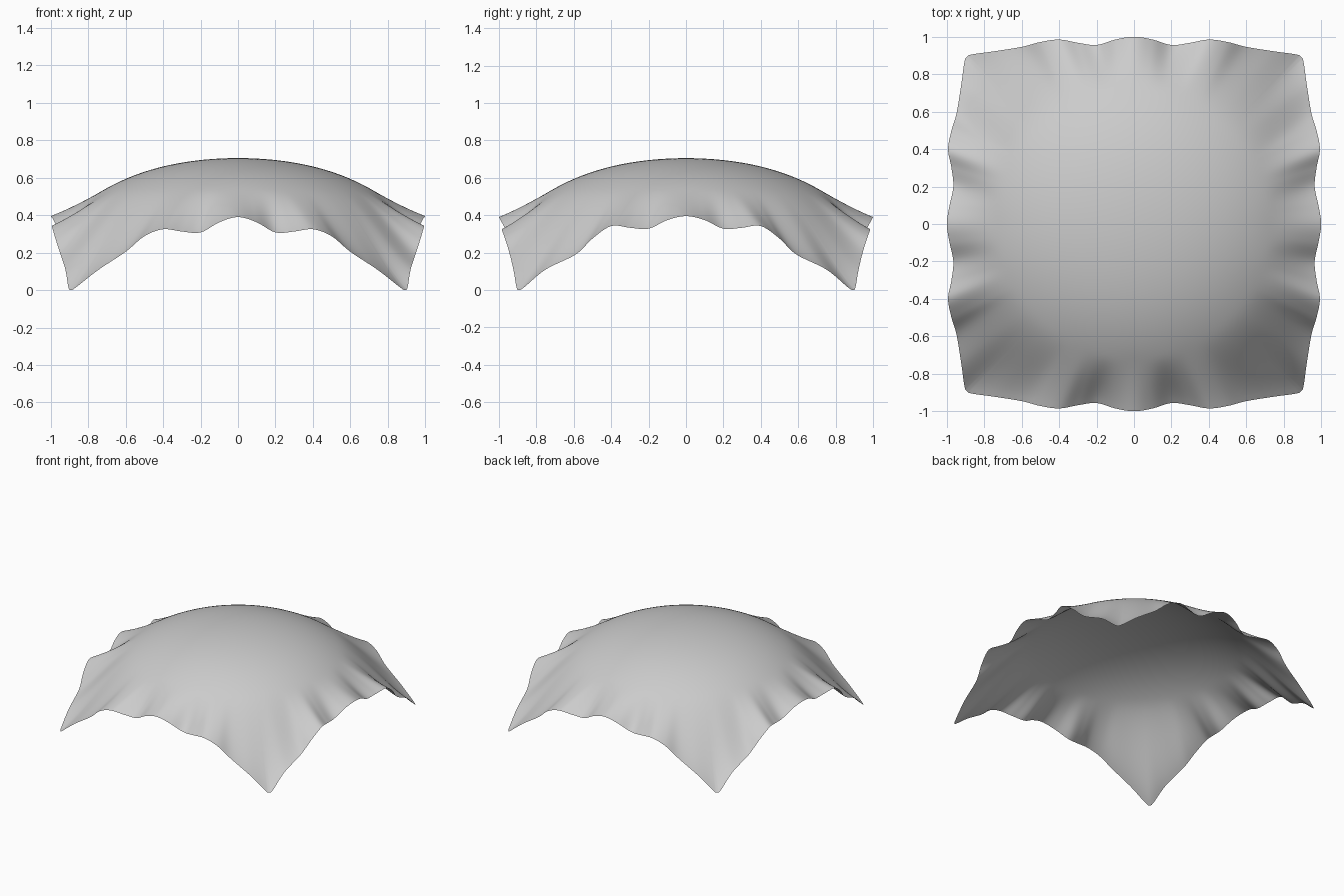
import bpy, bmesh, math
from mathutils import Vector

if "Cube" in bpy.data.objects:
    bpy.data.objects.remove(bpy.data.objects["Cube"])

# Half hem profiles: (distance along edge, distance outward, height)
FRONT = [(0, 1, .39), (.1, .985, .362), (.2, .956, .308), (.3, .968, .313), (.4, .985, .325),
         (.5, .972, .288), (.6, .946, .205), (.75, .922, .105), (.865, .906, .015)]
SIDE = [(0, 1, .395), (.1, .985, .374), (.2, .965, .328), (.3, .975, .333), (.4, .993, .342),
        (.5, .975, .275), (.59, .948, .19), (.75, .922, .11), (.865, .906, .015)]
CORNER = (.893, .893, 0)
R0 = .72          # radius where the smooth dome turns into folds
SUB, RINGS = 6, 44


def hem_outline():
    """Closed hem control loop, counter-clockwise, four mirrored edges."""
    pts = []
    for k, half in enumerate((FRONT, SIDE, FRONT, SIDE)):
        edge = [(-s, o, z) for s, o, z in reversed(half[1:])] + half + [CORNER]
        a = k * math.pi / 2
        for s, o, z in edge:
            x, y = s, -o
            pts.append(Vector((x * math.cos(a) - y * math.sin(a),
                               x * math.sin(a) + y * math.cos(a), z)))
    return pts


def smooth_loop(p):
    """Catmull-Rom through the control loop."""
    n, out = len(p), []
    for i in range(n):
        a, b, c, d = (p[(i + j) % n] for j in (-1, 0, 1, 2))
        for k in range(SUB):
            t = k / SUB
            q = .5 * (2 * b + (c - a) * t + (2 * a - 5 * b + 4 * c - d) * t * t
                      + (3 * b - a - 3 * c + d) * t ** 3)
            q.z = max(q.z, 0)
            out.append(q)
    return out


def dome(r):
    return .705 - .258 * r * r - .1415 * r ** 4


def drape(r, rim, z_rim):
    """Dome inside R0, then an easing curve down to the hem."""
    if r <= R0:
        return dome(r)
    span = rim - R0
    t = (r - R0) / span
    m0 = -(.516 * R0 + .566 * R0 ** 3) * span
    m1 = .8 * (z_rim - dome(R0))
    return ((2 * t**3 - 3 * t**2 + 1) * dome(R0) + (t**3 - 2 * t**2 + t) * m0
            + (3 * t**2 - 2 * t**3) * z_rim + (t**3 - t**2) * m1)


# Cloth: concentric rings from the crown to the hem
hem = smooth_loop(hem_outline())
bm = bmesh.new()
crown = bm.verts.new((0, 0, dome(0)))
rings = []
for j in range(1, RINGS + 1):
    f = j / RINGS
    ring = []
    for h in hem:
        rim = math.hypot(h.x, h.y)
        ring.append(bm.verts.new((h.x * f, h.y * f, drape(rim * f, rim, h.z))))
    rings.append(ring)
n = len(hem)
for i in range(n):
    k = (i + 1) % n
    bm.faces.new((crown, rings[0][i], rings[0][k]))
    for a, b in zip(rings, rings[1:]):
        bm.faces.new((a[i], b[i], b[k], a[k]))
for face in bm.faces:
    face.smooth = True
mesh = bpy.data.meshes.new("draped_cloth")
bm.to_mesh(mesh)
bm.free()
cloth = bpy.data.objects.new("draped_cloth", mesh)
bpy.context.collection.objects.link(cloth)
